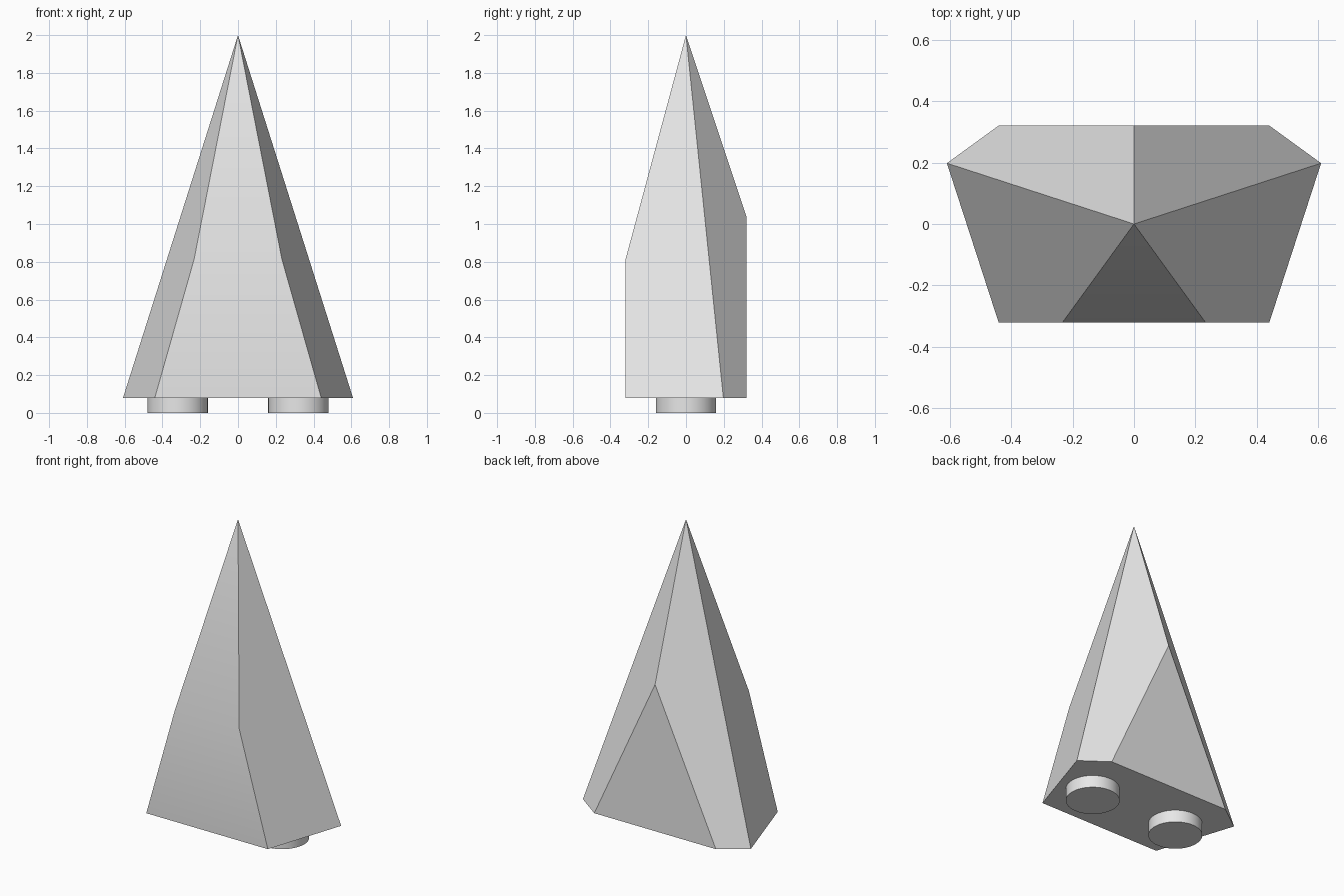
import bpy
import bmesh
from math import cos, sin, radians

cube = bpy.data.objects.get("Cube")
if cube:
    bpy.data.objects.remove(cube)

BASE_Z, TIP_Z = 0.08, 2.0
RADIUS, HALF_DEPTH = 0.64, 0.32

# Material
grey = bpy.data.materials.new("light grey")
grey.use_nodes = True
colour = (0.8, 0.8, 0.8, 1)
grey.diffuse_color = colour
grey.node_tree.nodes["Principled BSDF"].inputs["Base Color"].default_value = colour


def smooth(obj):
    bpy.ops.object.select_all(action="DESELECT")
    obj.select_set(True)
    bpy.context.view_layer.objects.active = obj
    bpy.ops.object.shade_smooth_by_angle(angle=radians(30))


# Five-sided spire with one corner pointing back
bm = bmesh.new()
ring = [bm.verts.new((RADIUS * cos(radians(90 + 72 * i)),
                      RADIUS * sin(radians(90 + 72 * i)), BASE_Z)) for i in range(5)]
tip = bm.verts.new((0, 0, TIP_Z))
bm.faces.new(ring[::-1])
for i in range(5):
    bm.faces.new((ring[i], ring[(i + 1) % 5], tip))

# Slice the spire flat at the front and back
for side in (-1, 1):
    cut = bmesh.ops.bisect_plane(
        bm, geom=bm.verts[:] + bm.edges[:] + bm.faces[:],
        plane_co=(0, side * HALF_DEPTH, 0), plane_no=(0, side, 0), clear_outer=True)
    edges = [e for e in cut["geom_cut"] if isinstance(e, bmesh.types.BMEdge)]
    bmesh.ops.contextual_create(bm, geom=edges)
bmesh.ops.recalc_face_normals(bm, faces=bm.faces[:])

mesh = bpy.data.meshes.new("spire")
bm.to_mesh(mesh)
bm.free()
mesh.materials.append(grey)
spire = bpy.data.objects.new("spire", mesh)
bpy.context.collection.objects.link(spire)
smooth(spire)

# Round pegs under the base
for name, x in (("left_peg", 0.32), ("right_peg", -0.32)):
    bpy.ops.mesh.primitive_cylinder_add(vertices=48, radius=0.16, depth=BASE_Z,
                                        location=(x, 0, BASE_Z / 2))
    peg = bpy.context.object
    peg.name = name
    peg.data.materials.append(grey)
    smooth(peg)
